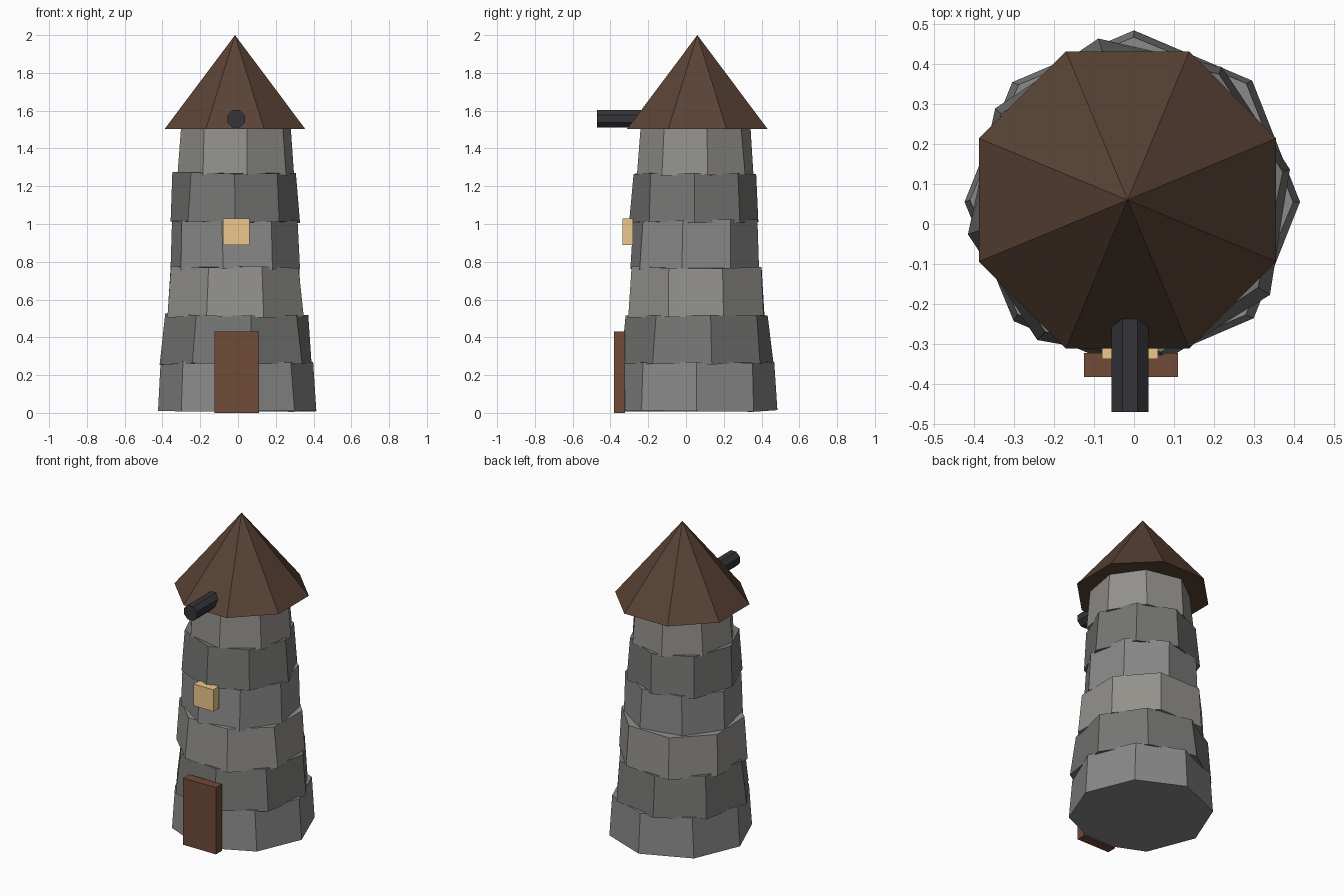
import bpy, bmesh, math, random
from mathutils import Matrix, Vector

if "Cube" in bpy.data.objects:
    bpy.data.objects.remove(bpy.data.objects["Cube"])

random.seed(4)


def material(name, rgb):
    m = bpy.data.materials.new(name)
    m.diffuse_color = (*rgb, 1)
    m.use_nodes = True
    m.node_tree.nodes["Principled BSDF"].inputs["Base Color"].default_value = m.diffuse_color
    return m


def finish(name, bm, mat):
    bmesh.ops.recalc_face_normals(bm, faces=bm.faces)
    me = bpy.data.meshes.new(name)
    bm.to_mesh(me)
    bm.free()
    me.materials.append(mat)
    ob = bpy.data.objects.new(name, me)
    bpy.context.collection.objects.link(ob)
    return ob


def frustum(name, centre, r1, r2, depth, mat, turn=0.0, tilt=0.0, jitter=0.0):
    """Eight-sided cone or drum, vertices starting at the angle `turn`."""
    bm = bmesh.new()
    bmesh.ops.create_cone(bm, cap_ends=True, segments=8, radius1=r1, radius2=r2, depth=depth)
    # measure the primitive's own first angle so that turn is absolute
    v0 = min(bm.verts, key=lambda v: v.co.z)
    start = math.atan2(v0.co.y, v0.co.x)
    m = (Matrix.Translation(centre) @ Matrix.Rotation(math.radians(tilt), 4, 'X')
         @ Matrix.Rotation(math.radians(turn) - start, 4, 'Z'))
    bmesh.ops.transform(bm, matrix=m, verts=bm.verts)
    for v in bm.verts:
        v.co += Vector([random.uniform(-jitter, jitter) for _ in range(3)])
    return finish(name, bm, mat)


def box(name, lo, hi, mat):
    lo, hi = Vector(lo), Vector(hi)
    bm = bmesh.new()
    bmesh.ops.create_cube(bm, size=1)
    m = Matrix.Translation((lo + hi) / 2) @ Matrix.Diagonal((*(hi - lo), 1))
    bmesh.ops.transform(bm, matrix=m, verts=bm.verts)
    return finish(name, bm, mat)


stone = [material("stone_mid", (0.25, 0.25, 0.25)),
         material("stone_dark", (0.18, 0.18, 0.175)),
         material("stone_light", (0.29, 0.28, 0.26))]
roof_mat = material("roof_brown", (0.10, 0.055, 0.035))
door_mat = material("door_wood", (0.16, 0.07, 0.04))
glow_mat = material("window_glow", (0.85, 0.58, 0.27))
iron_mat = material("dark_iron", (0.035, 0.035, 0.042))

# Stone courses: bottom radius, top radius, centre x, centre y, tone
courses = [(0.423, 0.407, -0.005, 0.06, 0),
           (0.411, 0.387, -0.008, 0.055, 1),
           (0.386, 0.368, -0.014, 0.055, 2),
           (0.352, 0.335, -0.015, 0.045, 0),
           (0.342, 0.326, -0.018, 0.043, 1),
           (0.318, 0.293, -0.012, 0.048, 2)]
for i, (r1, r2, cx, cy, tone) in enumerate(courses):
    frustum(f"stone_course_{i + 1}", (cx, cy, 0.14 + 0.25 * i), r1, r2, 0.26,
            stone[tone], turn=11.25 * i, jitter=0.006)

# Pointed roof
frustum("roof", (-0.016, 0.06, 1.752), 0.402, 0.0, 0.496, roof_mat, turn=22.5)

# Door and lit window on the front
box("door", (-0.125, -0.382, 0.0), (0.11, -0.322, 0.43), door_mat)
box("window", (-0.08, -0.337, 0.89), (0.06, -0.28, 1.03), glow_mat)

# Barrel sticking out of the roof
frustum("barrel", (-0.01, -0.335, 1.557), 0.05, 0.05, 0.27, iron_mat, turn=22.5, tilt=90)
